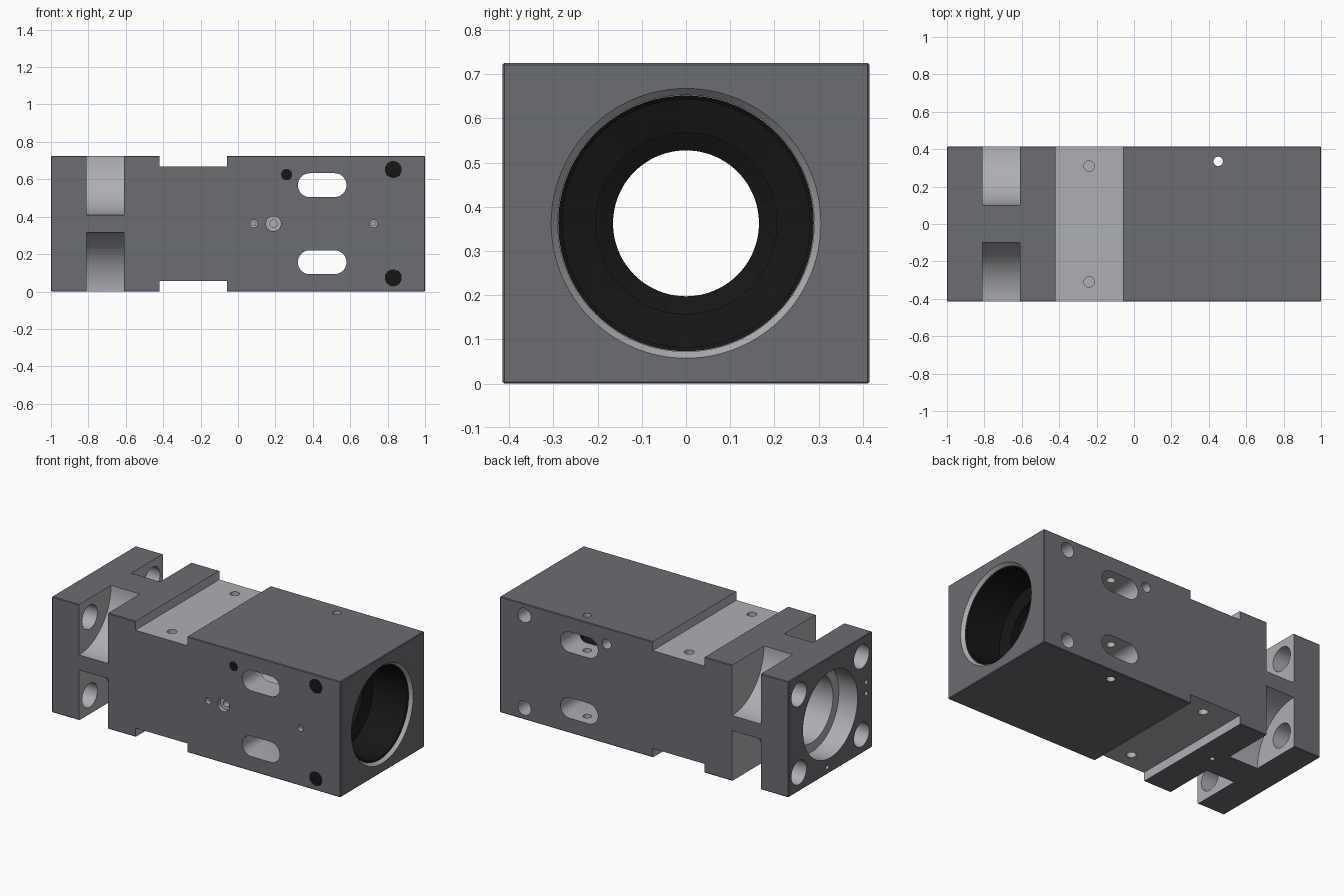
import bpy, bmesh
from math import pi, tau
from mathutils import Matrix, Vector

if "Cube" in bpy.data.objects:
    bpy.data.objects.remove(bpy.data.objects["Cube"])

W, H = 0.415, 0.725          # half width, height
C = H / 2                    # bore height


def material(name, col):
    m = bpy.data.materials.new(name)
    m.diffuse_color = (*col, 1)
    m.use_nodes = True
    m.node_tree.nodes["Principled BSDF"].inputs["Base Color"].default_value = m.diffuse_color
    return m


DARK = material("dark_grey", (0.15, 0.155, 0.17))
LIGHT = material("machined_grey", (0.42, 0.43, 0.45))
BLACK = material("black", (0.008, 0.008, 0.008))
AXIS = {'X': Matrix.Rotation(pi / 2, 4, 'Y'),
        'Y': Matrix.Rotation(pi / 2, 4, 'X'),
        'Z': Matrix.Identity(4)}


def finish(bm, name, mat):
    bmesh.ops.recalc_face_normals(bm, faces=bm.faces[:])
    me = bpy.data.meshes.new(name)
    bm.to_mesh(me)
    bm.free()
    me.materials.append(mat)
    ob = bpy.data.objects.new(name, me)
    bpy.context.collection.objects.link(ob)
    return ob


def box(name, lo, hi, mat, bevel=0):
    lo, hi = Vector(lo), Vector(hi)
    bm = bmesh.new()
    bmesh.ops.create_cube(bm, size=1, matrix=Matrix.Translation((lo + hi) / 2)
                          @ Matrix.Diagonal((*(hi - lo), 1)))
    if bevel:
        bmesh.ops.bevel(bm, geom=bm.edges[:], offset=bevel, segments=1,
                        affect='EDGES')
    return finish(bm, name, mat)


def rod(name, centre, r, length, axis, mat=LIGHT, seg=32):
    bm = bmesh.new()
    bmesh.ops.create_cone(bm, cap_ends=True, segments=seg, radius1=r, radius2=r,
                          depth=length, matrix=Matrix.Translation(centre) @ AXIS[axis])
    return finish(bm, name, mat)


def lathe(name, profile, mat, closed=False):
    """Revolve (x, radius) points around the bore axis."""
    bm = bmesh.new()
    vs = [bm.verts.new((x, 0, C + r)) for x, r in profile]
    for a, b in zip(vs, vs[1:] + (vs[:1] if closed else [])):
        bm.edges.new((a, b))
    bmesh.ops.spin(bm, geom=bm.verts[:] + bm.edges[:], cent=(0, 0, C),
                   axis=(1, 0, 0), angle=tau, steps=96, use_duplicate=False)
    bmesh.ops.remove_doubles(bm, verts=bm.verts[:], dist=1e-5)
    return finish(bm, name, mat)


def slot(x0, x1, z, r):
    """Rounded slot running through the whole width."""
    bm = bmesh.new()
    pts = []
    for cx, start in ((x1 - r, -pi / 2), (x0 + r, pi / 2)):
        for i in range(17):
            a = start + pi * i / 16
            d = Matrix.Rotation(a, 2) @ Vector((r, 0))
            pts.append(bm.verts.new((cx + d.x, -0.5, z + d.y)))
    f = bm.faces.new(pts)
    ext = bmesh.ops.extrude_face_region(bm, geom=[f])
    bmesh.ops.translate(bm, vec=(0, 1, 0),
                        verts=[v for v in ext['geom'] if isinstance(v, bmesh.types.BMVert)])
    return finish(bm, "slot_cutter", LIGHT)


def select(ob):
    bpy.ops.object.select_all(action='DESELECT')
    ob.select_set(True)
    bpy.context.view_layer.objects.active = ob


# Main block
body = box("housing_block", (-1, -W, 0), (1, W, H), DARK, 0.004)
cutters = []

# Stepped bore along the length, chamfered at the right mouth
cutters.append(lathe("bore_cutter", [
    (-1.1, 0), (-1.1, 0.27), (-0.87, 0.27), (-0.87, 0.212), (-0.05, 0.212),
    (-0.05, 0.29), (0.98, 0.29), (1.0, 0.305), (1.1, 0.305), (1.1, 0)], LIGHT))

# Shallow channels across top and bottom
cutters.append(box("channel_cutter", (-0.42, -1, H - 0.056), (-0.06, 1, 1), LIGHT))
cutters.append(box("channel_cutter", (-0.42, -1, -1), (-0.06, 1, 0.056), LIGHT))

for sy in (-1, 1):
    for sz in (-1, 1):
        # Scooped corner notches behind the flange, and flange bolt holes
        cutters.append(rod("notch_cutter", (-0.71, sy * W, C + sz * C),
                           0.315, 0.2, 'X', seg=96))
        cutters.append(rod("bolt_cutter", (-0.93, sy * 0.31, C + sz * 0.245),
                           0.075, 0.3, 'X'))
        # Blind holes in the channel floors
        cutters.append(rod("channel_hole_cutter", (-0.24, sy * 0.31, C + sz * C),
                           0.028, 0.3, 'Z'))

# Side slots and cross holes
for sz in (-1, 1):
    cutters.append(slot(0.32, 0.58, C + sz * 0.206, 0.064))
    cutters.append(rod("cross_hole_cutter", (0.83, 0, C + sz * 0.29), 0.045, 1, 'Y'))
cutters.append(rod("cross_hole_cutter", (0.26, 0, 0.625), 0.03, 1, 'Y'))
cutters.append(rod("vertical_hole_cutter", (0.45, 0.335, C), 0.025, 1, 'Z'))

# Counterbored blind ports on the front
for x, r in ((0.085, 0.02), (0.19, 0.04), (0.725, 0.02)):
    cutters.append(rod("port_cutter", (x, -W, C), r, 0.05, 'Y'))
    cutters.append(rod("port_cutter", (x, -W, C), r / 2, 0.14, 'Y'))

# Small pin holes: left face and underside
for y, z in ((0.03, 0.045), (-0.355, 0.36), (-0.355, 0.43)):
    cutters.append(rod("pin_cutter", (-1, y, z), 0.014, 0.14, 'X', seg=20))
cutters.append(rod("pin_cutter", (-0.55, 0.02, 0), 0.014, 0.14, 'Z', seg=20))

# Cut everything from the block
select(body)
for cut in cutters:
    m = body.modifiers.new("cut", 'BOOLEAN')
    m.operation, m.solver, m.object = 'DIFFERENCE', 'EXACT', cut
    m.material_mode = 'TRANSFER'
    bpy.ops.object.modifier_apply(modifier=m.name)
    bpy.data.objects.remove(cut)

# Black sleeve inside the right mouth
sleeve = lathe("bore_sleeve", [
    (0.62, 0.289), (0.982, 0.289), (0.975, 0.28), (0.74, 0.28),
    (0.72, 0.205), (0.68, 0.205), (0.66, 0.165), (0.62, 0.165)], BLACK, closed=True)

# Black plugs in the front cross holes
plugs = [rod("front_plug", (x, -W + 0.043, z), r, 0.08, 'Y', BLACK)
         for x, z, r in ((0.83, C + 0.29, 0.0448), (0.83, C - 0.29, 0.0448),
                         (0.26, 0.625, 0.0298))]

for ob in [body, sleeve] + plugs:
    select(ob)
    bpy.ops.object.shade_smooth_by_angle(angle=pi / 6)
